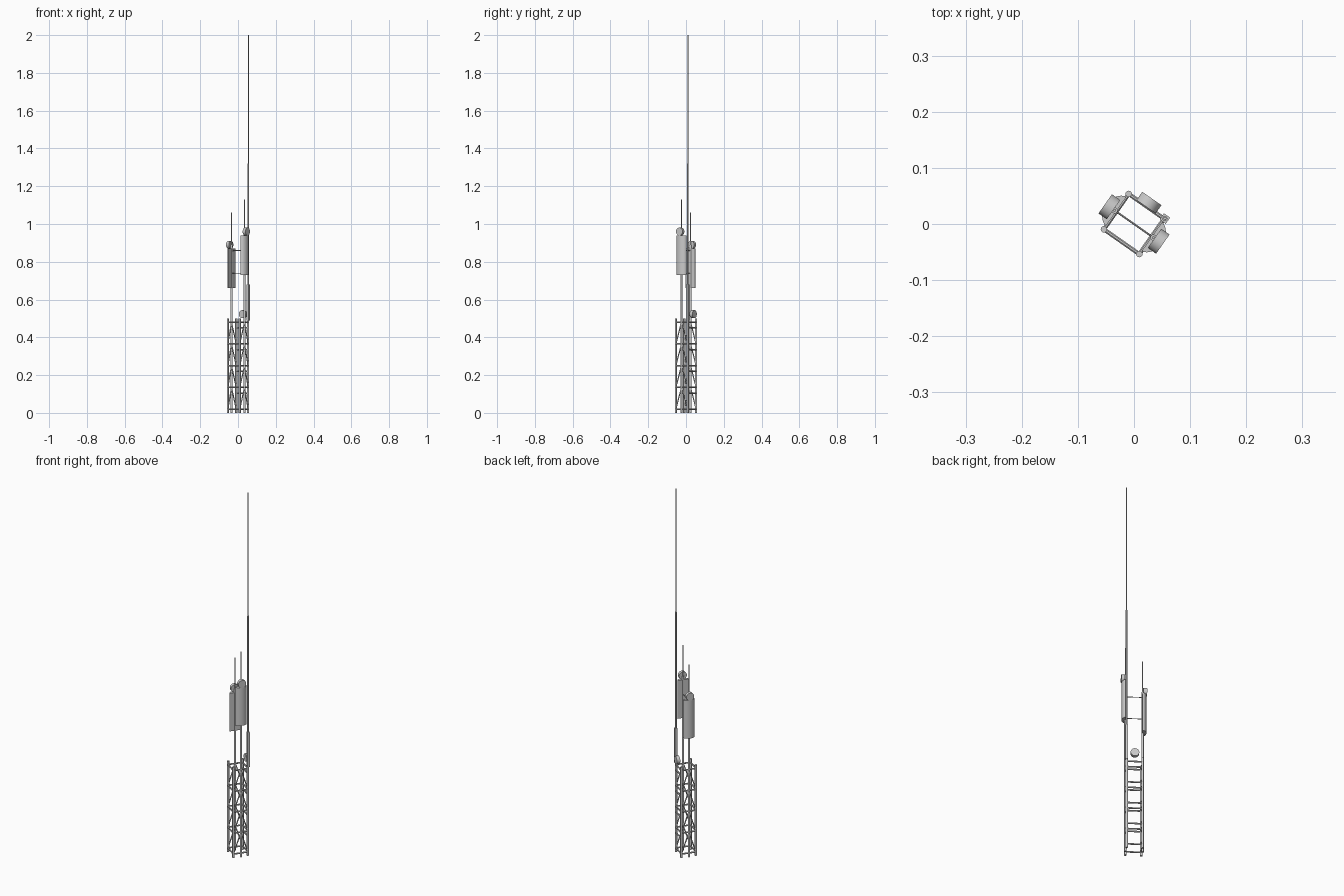
import bpy, math
from mathutils import Vector, Matrix

if "Cube" in bpy.data.objects:
    bpy.data.objects.remove(bpy.data.objects["Cube"])

# The tower is laid out square, then turned about z
TURN = Matrix.Rotation(math.radians(-35), 4, 'Z')
S = 0.0385      # half spacing of corner posts
P = 0.042       # offset of the sector poles


def make(name, verts, faces, smooth=True):
    me = bpy.data.meshes.new(name)
    me.from_pydata([TURN @ Vector(v) for v in verts], [], faces)
    me.update()
    ob = bpy.data.objects.new(name, me)
    bpy.context.collection.objects.link(ob)
    if smooth:
        bpy.context.view_layer.objects.active = ob
        bpy.ops.object.select_all(action='DESELECT')
        ob.select_set(True)
        bpy.ops.object.shade_smooth_by_angle(angle=math.radians(40))
    return ob


def rod(name, a, b, r, n=12, smooth=True):
    """Round bar (or n-sided prism) from a to b."""
    a, b = Vector(a), Vector(b)
    q = (b - a).to_track_quat('Z', 'Y')
    ring = []
    for i in range(n):
        w = 2 * math.pi * (i + 0.5) / n
        ring.append(q @ Vector((r * math.cos(w), r * math.sin(w), 0)))
    verts = [a + v for v in ring] + [b + v for v in ring]
    faces = [(i, (i + 1) % n, n + (i + 1) % n, n + i) for i in range(n)]
    faces += [tuple(reversed(range(n))), tuple(range(n, 2 * n))]
    return make(name, verts, faces, smooth)


def drum(name, centre, out):
    """Flat round link dish."""
    c, o = Vector(centre), Vector(out)
    rod(name, c - o * 0.009, c + o * 0.009, 0.021, 24)


# Corner posts
for sx in (-1, 1):
    for sy in (-1, 1):
        rod("corner_post", (sx * S, sy * S, 0), (sx * S, sy * S, 0.5), 0.0058)

# Horizontal rungs and face bracing
levels = [0.02, 0.135, 0.25, 0.365, 0.48]
for k, z in enumerate(levels):
    for s in (-1, 1):
        rod("rung", (-S, s * S, z), (S, s * S, z), 0.004, 8)
        rod("side_rung", (s * S, -S, z), (s * S, S, z), 0.004, 8)
        if k:
            for t in (-1, 1):
                rod("diagonal_brace", (s * S, t * S, levels[k - 1]),
                    (s * P, 0, z), 0.003, 8)
    if k:
        rod("lower_rung", (-S, S, z - 0.03), (S, S, z - 0.03), 0.004, 8)

# Sector antennas: pole, curved panel, dish and whip on two opposite sides
for s, z0, z1, zd, zt in ((1, 0.73, 0.94, 0.96, 1.13), (-1, 0.66, 0.87, 0.89, 1.06)):
    rod("sector_pole", (s * P, 0, 0), (s * P, 0, z1 + 0.02), 0.0055)
    prof = []
    for i in range(17):
        a = math.pi * (i / 16 - 0.5)
        prof.append((s * (0.039 + 0.021 * math.cos(a)), 0.031 * math.sin(a)))
    if s < 0:
        prof.reverse()
    n = len(prof)
    verts = [(x, y, z) for z in (z0, z1) for x, y in prof]
    faces = [(i, (i + 1) % n, n + (i + 1) % n, n + i) for i in range(n)]
    faces += [tuple(reversed(range(n))), tuple(range(n, 2 * n))]
    make("sector_panel", verts, faces)
    drum("sector_dish", (s * 0.0536, 0, zd), (s, 0, 0))
    rod("sector_whip", (s * P, 0, z1), (s * P, 0, zt), 0.0025, 8)

# Cross bars joining the two sector poles
for z in (0.74, 0.86):
    rod("cross_bar", (-P, 0, z), (P, 0, z), 0.0018, 8)

# Low dish on the back face
drum("low_dish", (0, 0.0465, 0.523), (0, 1, 0))

# Tall mast in three steps on one corner
m = 0.0395
rod("mast_base", (m, m, 0.49), (m, m, 0.68), 0.0095, 4, False)
rod("mast_middle", (m, m, 0.67), (m, m, 1.32), 0.0045)
rod("mast_tip", (m, m, 1.31), (m, m, 2.0), 0.0028, 8)
